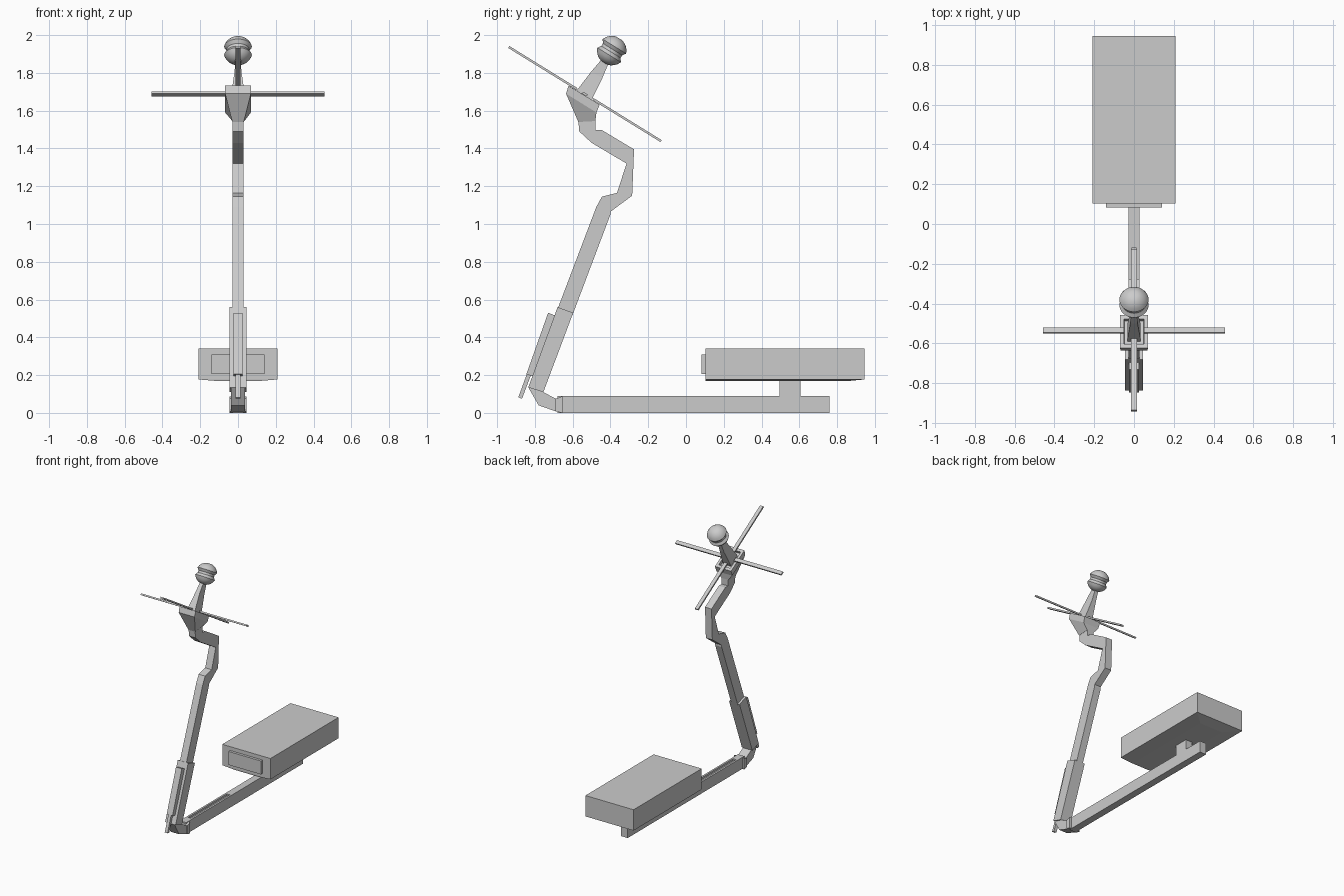
import bpy, bmesh
from math import radians, sin, cos, pi
from mathutils import Matrix, Vector

if "Cube" in bpy.data.objects:
    bpy.data.objects.remove(bpy.data.objects["Cube"])


def finish(name, bm):
    bmesh.ops.recalc_face_normals(bm, faces=bm.faces[:])
    me = bpy.data.meshes.new(name)
    bm.to_mesh(me)
    bm.free()
    ob = bpy.data.objects.new(name, me)
    bpy.context.collection.objects.link(ob)
    return ob


def loft(name, rings, mat=None):
    """Closed skin through rings that have equal point counts."""
    bm = bmesh.new()
    loops = [[bm.verts.new(p) for p in ring] for ring in rings]
    n = len(loops[0])
    for a, b in zip(loops, loops[1:]):
        for i in range(n):
            j = (i + 1) % n
            bm.faces.new((a[i], a[j], b[j], b[i]))
    bm.faces.new(loops[0])
    bm.faces.new(loops[-1])
    if mat:
        bm.transform(mat)
    return finish(name, bm)


def prism(name, profile, half):
    """Side (y, z) profile widened along x."""
    return loft(name, [[(x, y, z) for y, z in profile] for x in (-half, half)])


def box(name, x, y, z, mat=None):
    return loft(name, [[(x[0], y[0], h), (x[1], y[0], h), (x[1], y[1], h), (x[0], y[1], h)]
                       for h in z], mat)


def rect(hx, hy, z):
    return [(-hx, -hy, z), (hx, -hy, z), (hx, hy, z), (-hx, hy, z)]


# Box on its post, with a front panel and a shallow tapered underside
def box_ring(hx, y0, y1, z):
    return [(-hx, y0, z), (hx, y0, z), (hx, y1, z), (-hx, y1, z)]


loft("main_box", [box_ring(.1, .105, .85, .168), box_ring(.208, .103, .945, .177),
                  box_ring(.208, .103, .945, .34)])
box("front_panel", (-.14, .14), (.083, .11), (.205, .31))
box("box_post", (-.028, .028), (.495, .605), (.08, .18))

# Ground beam with a groove along the top
beam = prism("ground_beam", [(-.68, 0), (.76, 0), (.76, .09), (-.68, .09)], .028)
cutter = box("groove_cutter", (-.013, .013), (-.6, -.12), (.075, .12))
cutter.hide_render = True
cutter.hide_set(True)
mod = beam.modifiers.new("groove", 'BOOLEAN')
mod.object = cutter
mod.solver = 'EXACT'

# Hinge joining beam and mast
prism("hinge_collar", [(-.69, .008), (-.655, 0), (-.655, .088), (-.69, .075)], .045)
prism("hinge_knuckle", [(-.69, .008), (-.69, .075), (-.755, .11), (-.835, .135), (-.78, .04)], .036)

# Sleeve, mast and the front strip on the sleeve
prism("mast_sleeve", [(-.835, .135), (-.755, .11), (-.597, .53), (-.68, .56)], .045)
prism("mast", [(-.68, .55), (-.60, .52), (-.40, 1.05), (-.40, 1.07), (-.365, 1.165),
               (-.445, 1.145), (-.475, 1.09)], .028)
prism("sleeve_strip", [(-.845, .205), (-.80, .19), (-.68, .51), (-.73, .53)], .025)
prism("strip_tongue", [(-.888, .082), (-.868, .075), (-.81, .23), (-.83, .24)], .012)

# Zigzag neck
prism("neck", [(-.40, 1.065), (-.285, 1.15), (-.275, 1.395), (-.445, 1.497), (-.48, 1.497),
               (-.48, 1.55), (-.57, 1.545), (-.565, 1.49), (-.50, 1.43), (-.315, 1.32),
               (-.365, 1.165), (-.445, 1.145)], .028)


# Flared cup with a recessed top
def cup_ring(a, b, hx):
    return [(-hx, *a), (hx, *a), (hx, *b), (-hx, *b)]


loft("cup", [cup_ring((-.57, 1.54), (-.48, 1.545), .03),
             cup_ring((-.635, 1.69), (-.474, 1.59), .068),
             cup_ring((-.622, 1.732), (-.457, 1.632), .07),
             cup_ring((-.603, 1.721), (-.476, 1.643), .05),
             cup_ring((-.614, 1.702), (-.487, 1.624), .048)])

# Tilted head frame: four crossed arms, horn and grooved ball
head = Matrix.Translation((0, -.535, 1.688)) @ Matrix.Rotation(radians(-31.7), 4, 'X')
for name, angle, reach in (("arm_right", 0, .458), ("arm_back", 90, .474),
                           ("arm_left", 180, .458), ("arm_front", 270, .474)):
    box(name, (.05, reach), (-.014, .014), (-.006, .006),
        head @ Matrix.Rotation(radians(angle), 4, 'Z'))

loft("horn", [rect(.032, .046, -.04), rect(.032, .046, 0), rect(.018, .034, .12),
              rect(.014, .02, .21)], head)

arc = [radians(a) for a in (20, 34, 48, 62, 76)]
upper = [(.06, .008)] + [(.078 * cos(t), .078 * sin(t)) for t in arc]
profile = [(r, -h) for r, h in reversed(upper)] + upper
ball = loft("ball", [[(r * cos(2 * pi * i / 32), r * sin(2 * pi * i / 32), h + .27)
                      for i in range(32)] for r, h in profile], head)
bpy.context.view_layer.objects.active = ball
ball.select_set(True)
bpy.ops.object.shade_smooth_by_angle(angle=radians(32))
